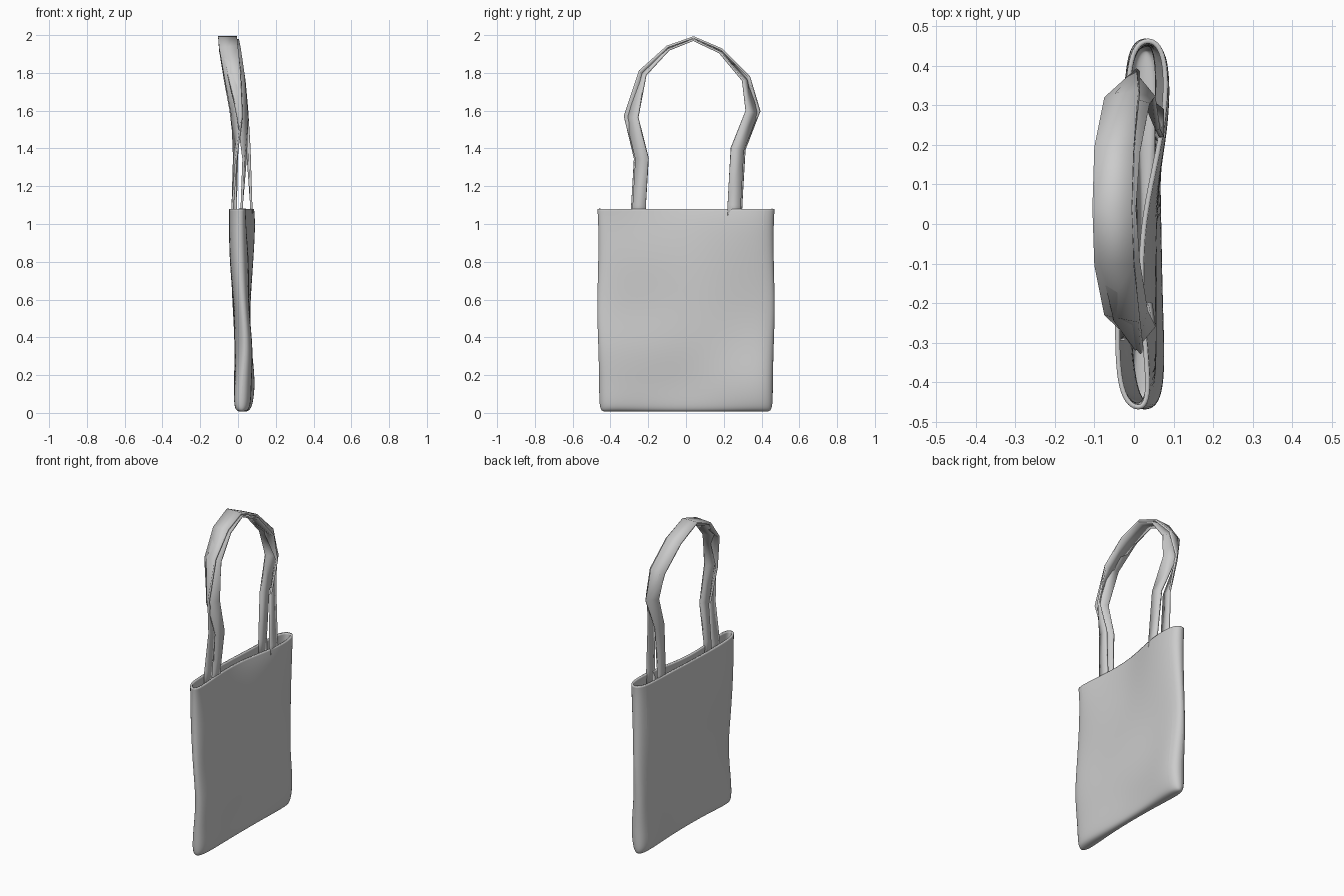
import bpy, bmesh, math
from mathutils import Vector

if "Cube" in bpy.data.objects:
    bpy.data.objects.remove(bpy.data.objects["Cube"])


def make_object(name, bm, angle=50):
    bmesh.ops.recalc_face_normals(bm, faces=bm.faces)
    mesh = bpy.data.meshes.new(name)
    bm.to_mesh(mesh)
    bm.free()
    ob = bpy.data.objects.new(name, mesh)
    bpy.context.collection.objects.link(ob)
    bpy.ops.object.select_all(action='DESELECT')
    ob.select_set(True)
    bpy.context.view_layer.objects.active = ob
    bpy.ops.object.shade_smooth_by_angle(angle=math.radians(angle))
    return ob


# bag: rows of (z, half width, -y end x, left wall xs, right wall xs, +y end x)
COLS = [-0.92, -0.5, 0.0, 0.5, 0.92]
ROWS = [
    (0.005, 0.455, 0.02, [-.01, .01, .015, .01, .0], [.045, .045, .045, .05, .055], 0.03),
    (0.03, 0.472, 0.015, [-.035, -.01, .0, -.01, -.035], [.075, .065, .06, .07, .085], 0.03),
    (0.16, 0.472, 0.02, [-.025, -.015, .005, -.015, -.03], [.075, .07, .05, .085, .105], 0.04),
    (0.35, 0.476, 0.045, [.0, -.025, -.015, -.005, -.03], [.085, .08, .075, .06, .08], 0.02),
    (0.55, 0.485, 0.03, [-.015, -.02, -.03, -.03, -.02], [.06, .05, .065, .06, .065], 0.03),
    (0.80, 0.476, 0.01, [-.04, -.05, -.035, -.04, -.02], [.055, .065, .05, .085, .08], 0.035),
    (1.00, 0.476, 0.01, [-.045, -.05, -.04, -.025, -.02], [.05, .035, .035, .095, .095], 0.035),
    (1.08, 0.482, 0.015, [-.045, -.05, -.04, -.025, -.02], [.05, .025, .02, .085, .09], 0.035),
]
bm = bmesh.new()
rings = []
for z, hw, x0, left, right, x1 in ROWS:
    pts = [(x0, -hw)]
    pts += [(x, c * hw) for x, c in zip(right, COLS)]
    pts += [(x1, hw)]
    pts += [(x, c * hw) for x, c in reversed(list(zip(left, COLS)))]
    rings.append([bm.verts.new((x, y, z)) for x, y in pts])
for a, b in zip(rings, rings[1:]):
    for i in range(12):
        j = (i + 1) % 12
        bm.faces.new((a[i], a[j], b[j], b[i]))
base = rings[0]
bm.faces.new((base[0], base[11], base[1]))
bm.faces.new((base[5], base[7], base[6]))
for i in range(1, 5):
    bm.faces.new((base[i], base[12 - i], base[11 - i], base[i + 1]))
bag = make_object("bag_body", bm)
sub = bag.modifiers.new("soft", 'SUBSURF')
sub.levels = sub.render_levels = 3
sol = bag.modifiers.new("cloth", 'SOLIDIFY')
sol.thickness = 0.012
sol.offset = -1

# straps: shared arch in (y, z), with the ribbon twisting from flat wall to flat top
ARCH = [(-.26, .98), (-.255, 1.1), (-.24, 1.35), (-.295, 1.57), (-.235, 1.8), (-.1, 1.935),
        (.04, 1.988), (.19, 1.92), (.325, 1.77), (.36, 1.6), (.28, 1.4), (.263, 1.1), (.26, .98)]
TWIST = [90, 90, 80, 50, 18, 5, 0, -5, -18, -50, -80, -90, -90]
WIDTH = [.07, .07, .07, .08, .09, .1, .1, .1, .09, .08, .07, .07, .07]


def strap(name, xs, side, inset):
    path = [Vector((x, y * (1 - inset), z - inset * .5 * max(0, z - 1.1)))
            for x, (y, z) in zip(xs, ARCH)]
    bm = bmesh.new()
    pairs = []
    for i, p in enumerate(path):
        t = (path[min(i + 1, len(path) - 1)] - path[max(i - 1, 0)]).normalized()
        a = math.radians(TWIST[i] * side)
        w = Vector((math.cos(a), math.sin(a), 0))
        w = (w - t * w.dot(t)).normalized() * WIDTH[i] / 2
        pairs.append((bm.verts.new(p - w), bm.verts.new(p + w)))
    for (a, b), (c, d) in zip(pairs, pairs[1:]):
        bm.faces.new((a, b, d, c))
    ob = make_object(name, bm)
    m = ob.modifiers.new("cloth", 'SOLIDIFY')
    m.thickness = 0.012
    m.offset = 0


strap("left_strap", [-.03, -.028, -.015, -.005, -.03, -.05, -.055, -.05, -.03, -.015, -.01, -.012, -.01], -1, 0)
strap("right_strap", [.015, .02, .035, .025, -.01, -.035, -.045, -.035, -.005, .025, .055, .07, .072], 1, .03)
